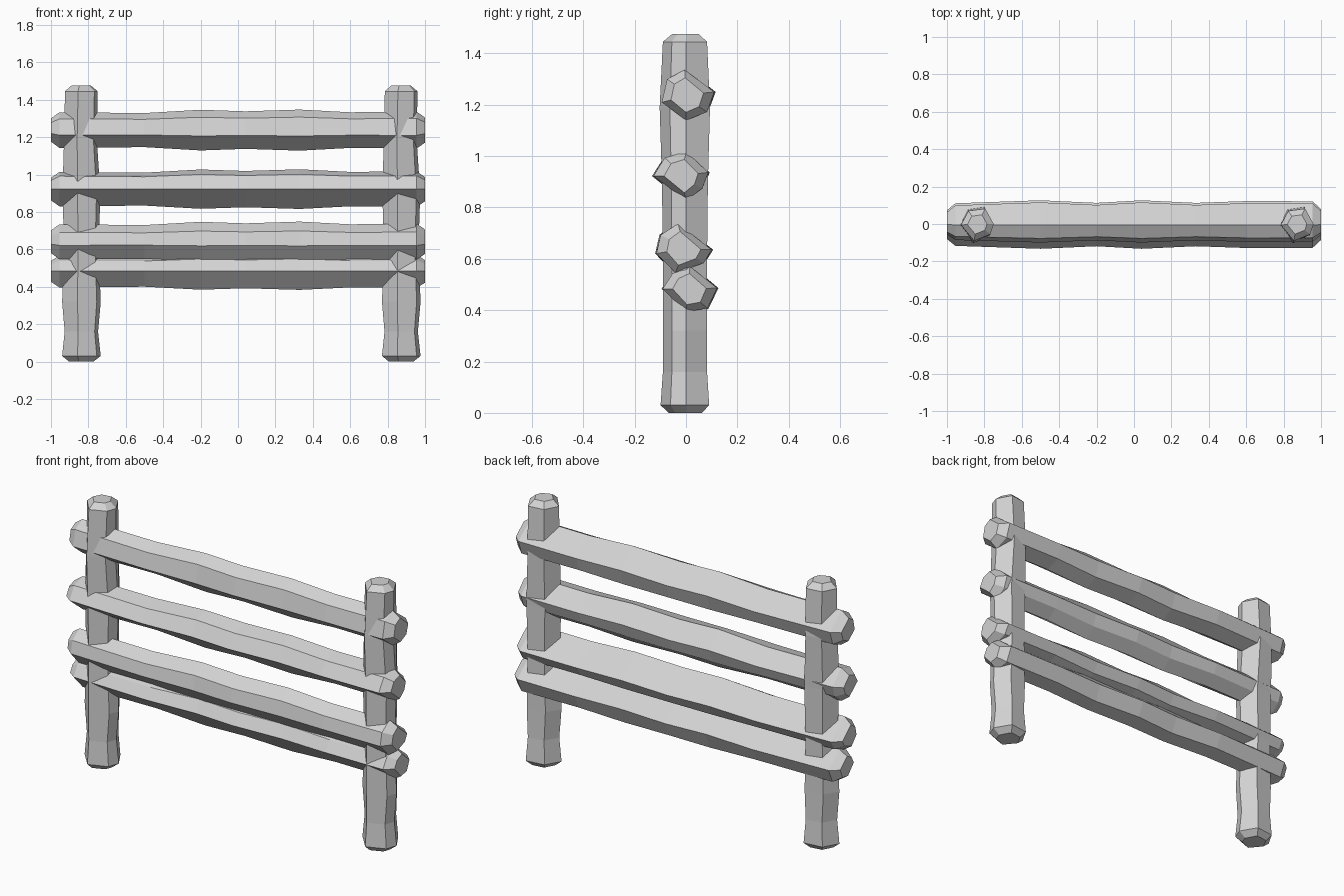
import bpy
import bmesh

cube = bpy.data.objects.get("Cube")
if cube:
    bpy.data.objects.remove(cube, do_unlink=True)

wood = bpy.data.materials.new("pale_grey_wood")
wood.use_nodes = True
GREY = (0.65, 0.65, 0.65, 1)
wood.diffuse_color = GREY
wood.node_tree.nodes["Principled BSDF"].inputs["Base Color"].default_value = GREY


def loft(name, rings):
    """Skin a closed, flat-shaded log through a list of equal-sized rings."""
    bm = bmesh.new()
    loops = [[bm.verts.new(p) for p in ring] for ring in rings]
    for a, b in zip(loops, loops[1:]):
        for i in range(len(a)):
            j = (i + 1) % len(a)
            bm.faces.new((a[i], a[j], b[j], b[i]))
    bm.faces.new(loops[0])
    bm.faces.new(loops[-1])
    bmesh.ops.recalc_face_normals(bm, faces=bm.faces)
    mesh = bpy.data.meshes.new(name)
    bm.to_mesh(mesh)
    bm.free()
    mesh.materials.append(wood)
    obj = bpy.data.objects.new(name, mesh)
    bpy.context.collection.objects.link(obj)
    return obj


# Posts: rough hexagonal logs with chamfered ends
post_section = [(.09, 0), (.045, .082), (-.045, .07),
                (-.085, -.005), (-.015, -.09), (.072, -.055)]
# height, width scale, depth scale, sideways drift
post_rings = [(0, .75, .75, 0), (.03, 1.18, 1.1, 0), (.16, 1.02, 1, 0),
              (.32, 1.18, .99, 0), (.6, 1.05, 1, 0), (.9, 1.16, 1.04, 0),
              (1.19, 1, 1.14, -.005), (1.445, 1, 1, 0), (1.475, .6, .6, 0)]


def post(name, x):
    loft(name, [[(x + drift + px * w, py * d, z) for px, py in post_section]
                for z, w, d, drift in post_rings])


post("right_post", -.84)
post("left_post", .87)

# Rails: hand-hewn logs; x, depth scale, height scale
rail_rings = [(-1, .6, .6), (-.955, .95, .92), (-.5, 1.1, .88),
              (-.2, .97, 1.05), (.04, 1.1, .97), (.33, .97, 1.06),
              (.6, 1.06, .92), (.955, 1.05, .95), (1, .65, .65)]


def rail(name, cy, cz, section):
    loft(name, [[(x, cy + y * d, cz + z * h) for y, z in section]
                for x, d, h in rail_rings])


rail("top_rail", 0, 1.238, [(-.09, -.03), (-.07, .065), (-.005, .103),
                            (.105, .012), (.078, -.07), (0, -.104)])
rail("upper_middle_rail", -.018, .922, [(-.104, 0), (-.062, .075), (.018, .1),
                                        (.1, .015), (.078, -.05), (.018, -.1)])
rail("lower_middle_rail", -.01, .64, [(-.1, -.02), (-.085, .055), (-.02, .102),
                                      (.105, -.005), (.075, -.06), (-.03, -.1)])
rail("bottom_rail", .01, .483, [(-.096, .0), (-.06, .062), (.005, .092),
                                (.106, .003), (.07, -.08), (-.01, -.094)])
